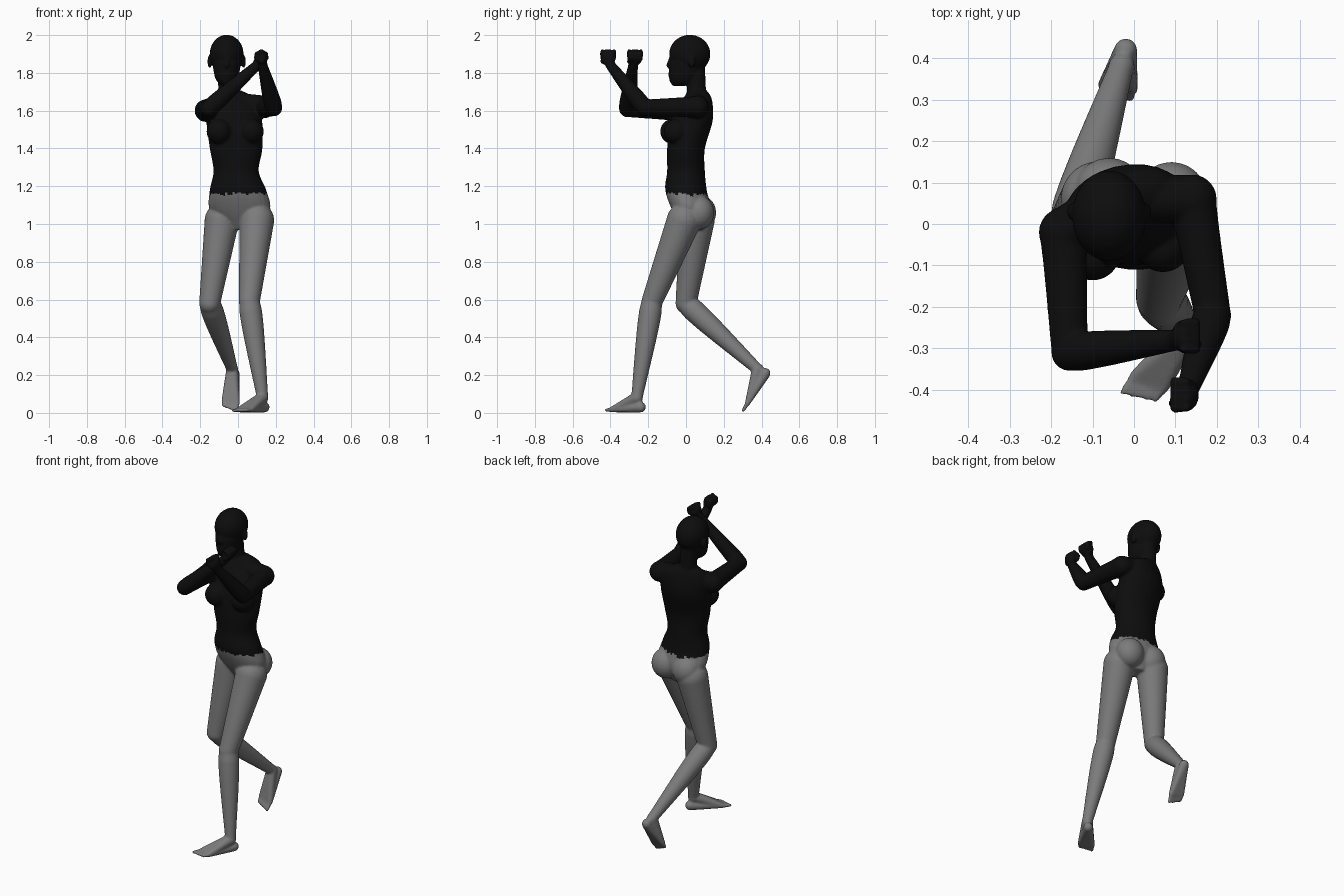
import bpy, bmesh, math, random
from mathutils import Vector, Matrix

cube = bpy.data.objects.get("Cube")
if cube:
    bpy.data.objects.remove(cube, do_unlink=True)


def material(name, value):
    made = bpy.data.materials.new(name)
    made.use_nodes = True
    colour = (value, value, value, 1)
    made.diffuse_color = colour
    made.node_tree.nodes["Principled BSDF"].inputs["Base Color"].default_value = colour
    return made


bm = bmesh.new()
SIDES = 24


def skin_rings(rings):
    # each ring is a centre with two half-axis vectors
    loops = []
    for centre, across, along in rings:
        angles = [math.tau * k / SIDES for k in range(SIDES)]
        loops.append([bm.verts.new(centre + across * math.cos(a) + along * math.sin(a)) for a in angles])
    for lower, upper in zip(loops, loops[1:]):
        for k in range(SIDES):
            following = (k + 1) % SIDES
            bm.faces.new((lower[k], lower[following], upper[following], upper[k]))
    bm.faces.new(loops[0][::-1])
    bm.faces.new(loops[-1])


def ball(centre, size):
    place = Matrix.Translation(centre) @ Matrix.Diagonal((*size, 1))
    bmesh.ops.create_uvsphere(bm, u_segments=SIDES, v_segments=12, radius=1, matrix=place)


def segment(start, end, start_radius, end_radius, belly=0, steps=10):
    # tapered round-ended limb, its muscle belly fullest in the upper part
    start, end = Vector(start), Vector(end)
    turn = (end - start).to_track_quat('Z', 'Y')
    side, front = turn @ Vector((1, 0, 0)), turn @ Vector((0, 1, 0))
    rings = []
    for i in range(steps + 1):
        t = i / steps
        radius = start_radius + (end_radius - start_radius) * t + belly * math.sin(math.pi * math.sqrt(t))
        rings.append((start.lerp(end, t), side * radius, front * radius))
    skin_rings(rings)
    ball(start, [start_radius] * 3)
    ball(end, [end_radius] * 3)


def stack(x_shift, rows, twist=0, steps=5):
    # smooth stack of ellipses: x, y, z, half width, half depth
    points = [Vector(row) for row in rows]
    points = [2 * points[0] - points[1]] + points + [2 * points[-1] - points[-2]]
    rings = []
    for before, a, b, after in zip(points, points[1:], points[2:], points[3:]):
        for i in range(steps + 1):
            t = i / steps
            ease_in, ease_out = t * (1 - t) ** 2, t * t * (1 - t)
            blend = t * t * (3 - 2 * t)
            row = a.lerp(b, blend) + (b - before) / 2 * ease_in - (after - a) / 2 * ease_out
            x, y, z, width, depth = row
            turn = Matrix.Rotation(twist * (z - WAIST), 3, 'Z')
            rings.append((Vector((x + x_shift, y, z)), turn @ Vector((width, 0, 0)), turn @ Vector((0, depth, 0))))
        rings.pop()
    skin_rings(rings)


# torso, with the chest turned against the hips
WAIST = 1.28
stack(0, [(.01, .04, .97, .06, .05), (.01, .03, 1.07, .16, .1), (0, 0, 1.18, .15, .11),
          (-.01, 0, WAIST, .12, .1), (-.01, 0, 1.4, .14, .1), (-.02, .03, 1.55, .15, .11),
          (-.03, .06, 1.66, .13, .07), (-.05, .06, 1.72, .04, .04)], twist=.8)
for x, y in ((-.1, -.07), (.07, -.05)):
    ball((x, y, 1.49), [.067] * 3)
for x, y in ((-.06, .08), (.09, .07)):
    ball((x, y, 1.06), (.085, .08, .09))

# head and neck
HEAD = -.06
segment((-.05, .06, 1.62), (HEAD, .05, 1.84), .05, .05)
ball((HEAD, .02, 1.9), (.09, .11, .102))
stack(HEAD, [(0, -.04, 1.73, .02, .03), (0, -.01, 1.77, .06, .08), (0, 0, 1.88, .08, .09)])
segment((HEAD, -.08, 1.88), (HEAD, -.09, 1.84), .01, .015)
ball((HEAD, -.08, 1.79), (.025, .015, .013))
for side in (-.09, .09):
    ball((HEAD + side, .03, 1.86), (.012, .02, .035))


def arm(shoulder, elbow, wrist, hand, curl):
    segment((-.05, .06, 1.65), shoulder, .05, .06)
    segment(shoulder, elbow, .06, .044, belly=-.003)
    segment(elbow, wrist, .045, .026, belly=.005)
    # closed fist, fingers folded to one side
    segment(wrist, hand, .026, .028)
    ball(hand, (.03, .04, .042))
    x, y, z = hand
    for k in range(4):
        row = y + (k - 1.5) * .021
        knuckle, bend, tip = (x, row, z + .035), (x + curl * .03, row, z + .02), (x + curl * .025, row, z - .01)
        segment(knuckle, bend, .011, .012)
        segment(bend, tip, .012, .01)
    segment((x, y - .03, z - .02), (x + curl * .035, y - .02, z), .013, .01)


arm((.14, .06, 1.62), (.19, -.22, 1.615), (.13, -.4, 1.84), (.127, -.412, 1.88), curl=-1)
arm((-.17, -.02, 1.6), (-.155, -.31, 1.61), (.1, -.28, 1.84), (.12, -.27, 1.88), curl=1)


def leg(hip, knee, ankle, heel, sole, across):
    segment(hip, knee, .092, .056)
    segment(knee, ankle, .054, .03, belly=.01)
    # foot fans out from heel and ankle to five toes, big toe first
    heel, sole, across = Vector(heel), Vector(sole), Vector(across)
    heading = (sole - heel).normalized()
    for k in range(5):
        root = sole + across * (k - 2) * .018 - heading * .005 * k
        segment(heel, root, .028, .014)
        segment(ankle, root, .032, .014)
        segment(root, root + heading * (.045 - .003 * k), .012, .009)


leg((.1, -.01, 1.02), (.06, -.18, .59), (.13, -.26, .08), (.14, -.24, .03), (.03, -.39, .016), (.8, -.6, 0))
leg((-.085, .06, 1.02), (-.15, 0, .58), (-.03, .38, .23), (-.02, .42, .21), (-.04, .325, .05), (-1, 0, 0))

bmesh.ops.recalc_face_normals(bm, faces=bm.faces)
rough = bpy.data.meshes.new("body_parts")
bm.to_mesh(rough)
bm.free()

# fuse the parts into one smooth skin
body = bpy.data.objects.new("body", rough)
bpy.context.collection.objects.link(body)
fuse = body.modifiers.new("fuse", 'REMESH')
fuse.mode, fuse.voxel_size = 'VOXEL', .0065
soften = body.modifiers.new("soften", 'SMOOTH')
soften.factor, soften.iterations = .5, 6
skin = bpy.data.meshes.new_from_object(body.evaluated_get(bpy.context.evaluated_depsgraph_get()))
body.modifiers.clear()
body.data = skin
bpy.data.meshes.remove(rough)

# dark top with a ragged hem over grey legs
skin.materials.clear()
skin.materials.append(material("grey", .2))
skin.materials.append(material("black", .004))
rng = random.Random(3)
hem = [1.16 + rng.uniform(-.01, .01) for step in range(48)]
for face in skin.polygons:
    x, y, z = face.center
    turn = math.atan2(y, x) / math.tau + .5
    edge = hem[int(turn * len(hem)) % len(hem)]
    face.material_index = int(z > edge - max(y, 0) * .1)
    face.use_smooth = True
